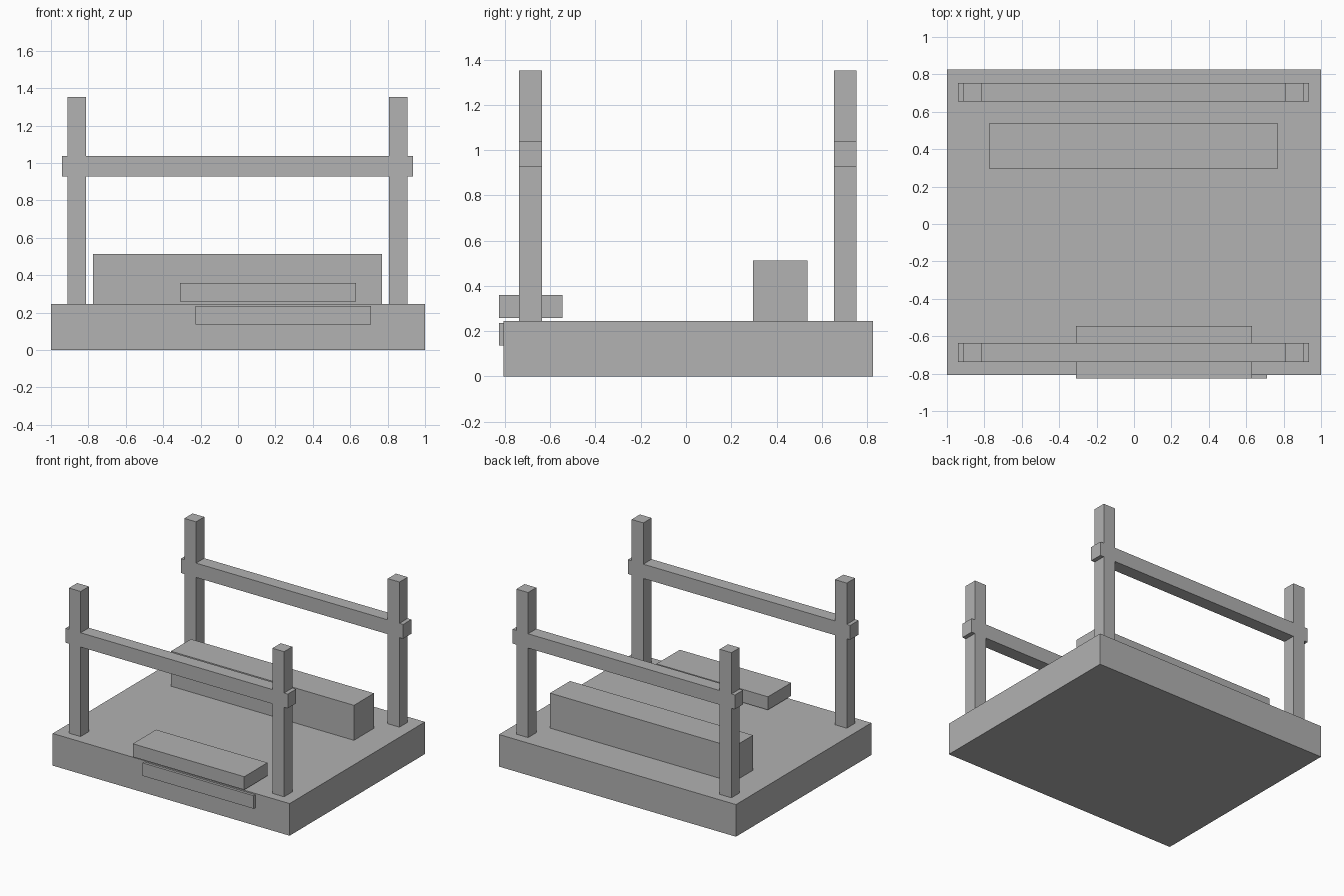
import bpy

cube = bpy.data.objects.get("Cube")
if cube:
    bpy.data.objects.remove(cube, do_unlink=True)

# One plain grey for every part
grey = bpy.data.materials.new("plain grey")
grey.use_nodes = True
colour = (0.445, 0.445, 0.445, 1)
grey.diffuse_color = colour
grey.node_tree.nodes["Principled BSDF"].inputs["Base Color"].default_value = colour


def box(name, x, y, z):
    """Add a box spanning the given (low, high) ranges."""
    spans = (x, y, z)
    bpy.ops.mesh.primitive_cube_add(size=1, location=[(a + b) / 2 for a, b in spans])
    part = bpy.context.object
    part.name = name
    part.scale = [b - a for a, b in spans]
    bpy.ops.object.transform_apply(location=False, rotation=False, scale=True)
    part.data.materials.append(grey)
    return part


BASE_TOP = 0.245

# Base platform
box("base", (-1, 1), (-0.806, 0.826), (0, BASE_TOP))

# Two frames, each with a pair of posts and a cross rail
posts = {"right": (-0.911, -0.812), "left": (0.806, 0.905)}
frames = {"front": (-0.737, -0.637), "back": (0.654, 0.753)}
for end, depth in frames.items():
    for side, width in posts.items():
        box(f"{end}_{side}_post", width, depth, (BASE_TOP, 1.352))
    box(f"{end}_rail", (-0.94, 0.936), depth, (0.928, 1.037))

# Long block at the back
box("back_block", (-0.774, 0.771), (0.297, 0.538), (BASE_TOP, 0.512))

# Two offset steps at the front
step_depth = (-0.826, -0.545)
box("upper_step", (-0.31, 0.631), step_depth, (0.259, 0.359))
box("lower_step", (-0.226, 0.711), step_depth, (0.136, 0.235))
